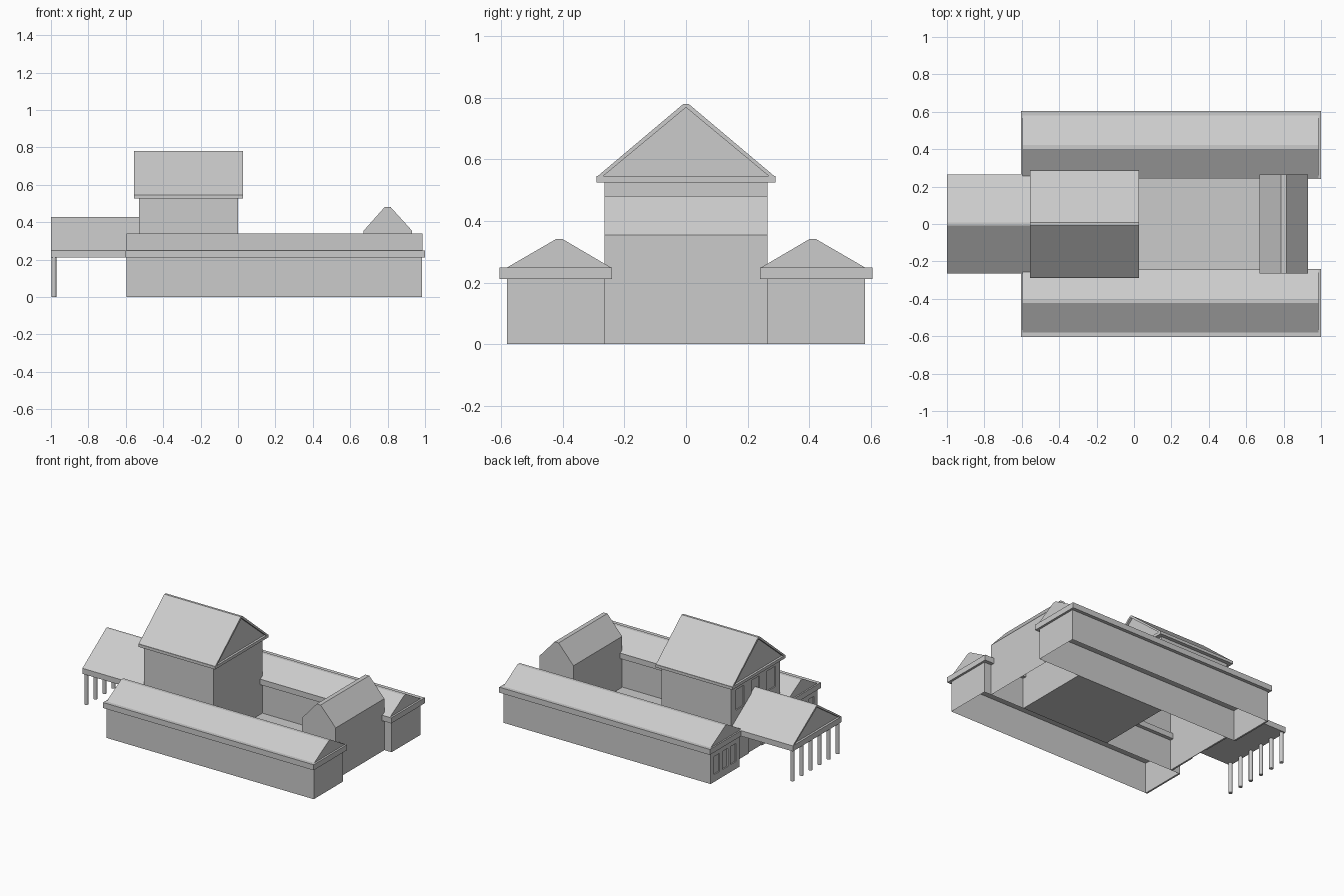
import bpy, bmesh
from mathutils import Vector

if "Cube" in bpy.data.objects:
    bpy.data.objects.remove(bpy.data.objects["Cube"])


def finish(name, bm):
    bmesh.ops.recalc_face_normals(bm, faces=bm.faces[:])
    me = bpy.data.meshes.new(name)
    bm.to_mesh(me)
    bm.free()
    ob = bpy.data.objects.new(name, me)
    bpy.context.collection.objects.link(ob)
    return ob


def box(name, x, y, z, open_bottom=False):
    bm = bmesh.new()
    bmesh.ops.create_cube(bm, size=1)
    for v in bm.verts:
        v.co = Vector([(r[0] + r[1]) / 2 + c * (r[1] - r[0]) for r, c in zip((x, y, z), v.co)])
    if open_bottom:
        bm.normal_update()
        low = [f for f in bm.faces if f.normal.z < -0.9]
        bmesh.ops.delete(bm, geom=low, context='FACES_ONLY')
    return finish(name, bm)


def prism(name, profile, a, b, axis='x'):
    """Extrude a profile (across, z) from a to b along x or y."""
    bm = bmesh.new()
    place = (lambda u, z, t: (t, u, z)) if axis == 'x' else (lambda u, z, t: (u, t, z))
    face = bm.faces.new([bm.verts.new(place(u, z, a)) for u, z in profile])
    new = bmesh.ops.extrude_face_region(bm, geom=[face])['geom']
    shift = Vector(place(0, 0, b - a))
    bmesh.ops.translate(bm, vec=shift, verts=[v for v in new if isinstance(v, bmesh.types.BMVert)])
    return finish(name, bm)


def end_wall(name, x, y, z, openings):
    """Thin wall facing -x with recessed openings (y0, y1, z0, z1)."""
    wall = box(name, (x, x + 0.012), y, z)
    for i, (y0, y1, z0, z1) in enumerate(openings):
        cutter = box(name + "_cutter", (x - 0.02, x + 0.008), (y0, y1), (z0, z1))
        mod = wall.modifiers.new("opening_%d" % i, 'BOOLEAN')
        mod.object = cutter
        mod.solver = 'EXACT'
        cutter.hide_render = True
        cutter.hide_set(True)


def covered_roof(name, x, half, eave, ridge, inset):
    """Gable roof along x: chevron cover over a recessed gable infill."""
    t = 0.012
    prism(name + "_cover", [(-half, eave), (-0.008, ridge), (0.008, ridge), (half, eave),
                            (half - 0.018, eave), (0, ridge - t), (-half + 0.018, eave)], *x)
    prism(name + "_gable", [(-half + 0.012, eave), (0, ridge - 0.006), (half - 0.012, eave)],
          x[0] + inset, x[1] - inset)


# side wings
for side, s in (("front", -1), ("rear", 1)):
    def span(a, b):
        return tuple(sorted((s * a, s * b)))
    box(side + "_wing_walls", (-0.583, 0.985), span(0.265, 0.582), (0, 0.212), True)
    end_wall(side + "_wing_end_wall", -0.595, span(0.265, 0.582), (0, 0.212),
             [(*span(c - 0.03, c + 0.03), 0.05, 0.175) for c in (0.335, 0.425, 0.515)])
    box(side + "_wing_eaves", (-0.605, 1.0), span(0.24, 0.605), (0.212, 0.25))
    prism(side + "_wing_roof", [(s * 0.245, 0.25), (s * 0.4, 0.341), (s * 0.423, 0.341), (s * 0.58, 0.25)],
          -0.595, 0.987)

# tall hall with windows and a door on its porch side
box("hall_walls", (-0.518, 0), (-0.265, 0.265), (0, 0.53), True)
end_wall("hall_end_wall", -0.53, (-0.265, 0.265), (0, 0.53),
         [(c - 0.045, c + 0.045, 0.35, 0.49) for c in (-0.17, 0, 0.17)] + [(-0.07, 0.07, 0.0, 0.16)])
box("hall_eaves", (-0.556, 0.028), (-0.29, 0.29), (0.526, 0.546))
covered_roof("hall_roof", (-0.556, 0.028), 0.287, 0.546, 0.781, 0.015)

# courtyard floor and gatehouse
box("courtyard_floor", (0, 0.67), (-0.265, 0.265), (0, 0.006))
gate = prism("gatehouse", [(0.672, 0), (0.672, 0.355), (0.785, 0.482), (0.815, 0.482), (0.93, 0.355), (0.93, 0)],
             -0.265, 0.265, 'y')
bm = bmesh.new()
bm.from_mesh(gate.data)
bm.normal_update()
bmesh.ops.delete(bm, geom=[f for f in bm.faces if f.normal.z < -0.9], context='FACES_ONLY')
bm.to_mesh(gate.data)
bm.free()

# porch roof and its row of posts
box("porch_eaves", (-1.0, -0.53), (-0.265, 0.265), (0.212, 0.25))
covered_roof("porch_roof", (-1.0, -0.525), 0.265, 0.25, 0.428, 0.015)
for i in range(6):
    bpy.ops.mesh.primitive_cylinder_add(vertices=16, radius=0.013, depth=0.212,
                                        location=(-0.984, -0.245 + i * 0.098, 0.106))
    bpy.context.object.name = "porch_post"
    bpy.ops.object.shade_smooth_by_angle()
